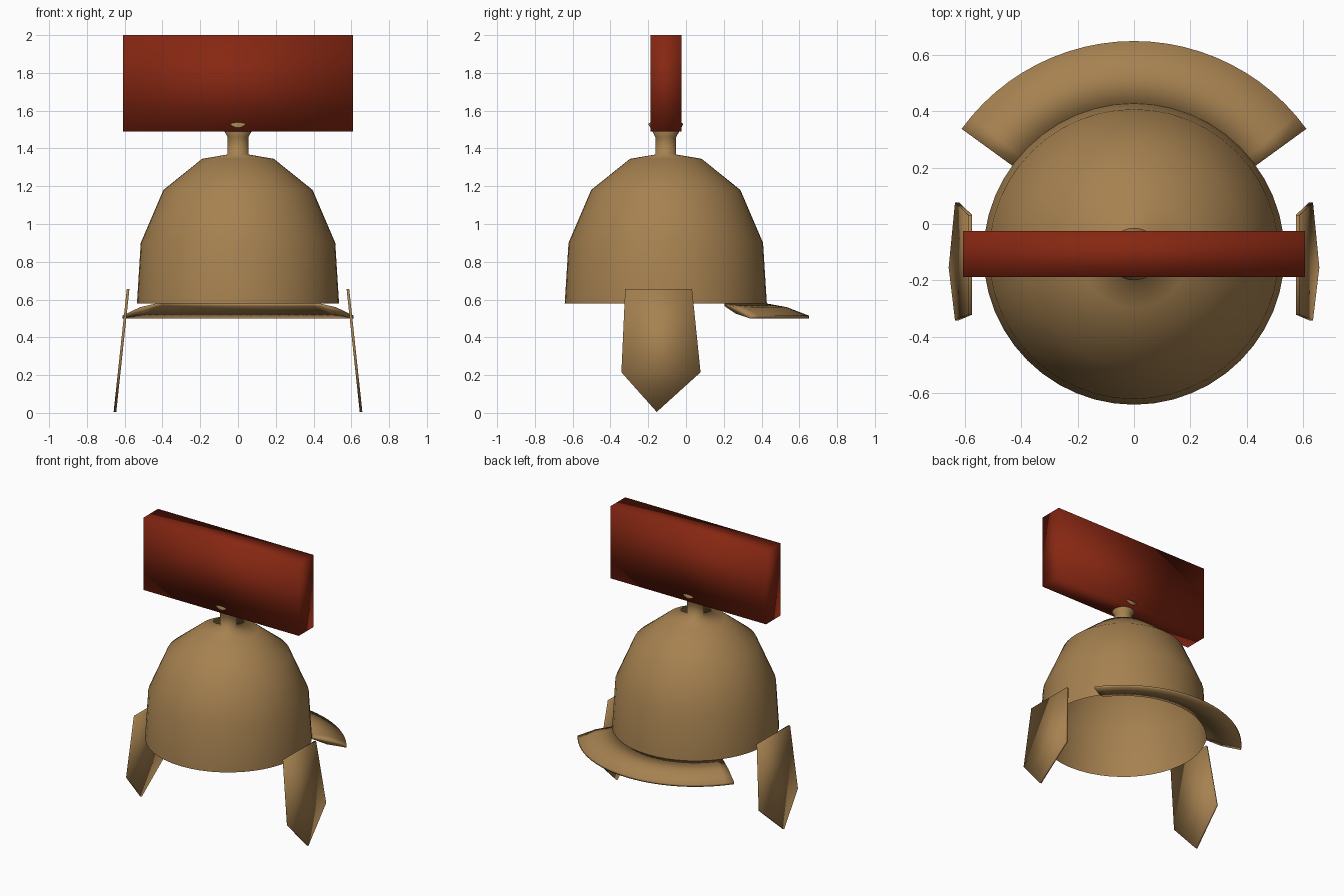
import bpy, bmesh, math
from mathutils import Vector

cube = bpy.data.objects.get("Cube")
if cube:
    bpy.data.objects.remove(cube, do_unlink=True)


def make_material(name, rgb):
    mat = bpy.data.materials.new(name)
    mat.use_nodes = True
    color = (*rgb, 1.0)
    mat.diffuse_color = color
    mat.node_tree.nodes["Principled BSDF"].inputs["Base Color"].default_value = color
    return mat


bronze = make_material("bronze", (0.38, 0.22, 0.08))
crest_red = make_material("crest red", (0.24, 0.02, 0.006))

CENTER_Y = -0.107


def finish(name, bm, mat, location=(0, 0, 0)):
    bmesh.ops.recalc_face_normals(bm, faces=bm.faces)
    mesh = bpy.data.meshes.new(name)
    bm.to_mesh(mesh)
    bm.free()
    mesh.materials.append(mat)
    mesh.shade_smooth()
    obj = bpy.data.objects.new(name, mesh)
    obj.location = location
    bpy.context.collection.objects.link(obj)
    return obj


def sweep(name, profile, start, end, steps, closed_profile=False):
    """Turn a (radius, height) profile about the helmet axis, angles in degrees."""
    bm = bmesh.new()
    full = end - start == 360
    rings = []
    for i in range(steps if full else steps + 1):
        a = math.radians(start + (end - start) * i / steps)
        rings.append([bm.verts.new((r * math.cos(a), r * math.sin(a), z))
                      for r, z in profile])
    n = len(profile)
    pairs = list(zip(rings, rings[1:])) + ([(rings[-1], rings[0])] if full else [])
    for a, b in pairs:
        for j in range(n if closed_profile else n - 1):
            k = (j + 1) % n
            bm.faces.new((a[j], b[j], b[k], a[k]))
    if closed_profile and not full:
        bm.faces.new(rings[0])
        bm.faces.new(rings[-1])
    bmesh.ops.remove_doubles(bm, verts=bm.verts, dist=0.0001)
    return finish(name, bm, bronze, (0, CENTER_Y, 0))


# Open bowl with the crest holder on top
sweep("helmet_bowl",
      [(0.535, 0.58), (0.515, 0.90), (0.395, 1.18), (0.19, 1.345), (0.055, 1.368),
       (0.055, 1.46), (0.093, 1.53), (0.05, 1.56), (0, 1.56)], 0, 360, 48)

# Flared neck guard at the back
sweep("neck_guard",
      [(0.53, 0.58), (0.64, 0.56), (0.757, 0.515),
       (0.757, 0.50), (0.63, 0.525), (0.53, 0.565)], 36, 144, 24, True)

# Crest block
bm = bmesh.new()
bmesh.ops.create_cube(bm, size=1)
bmesh.ops.scale(bm, vec=(1.216, 0.164, 0.51), verts=bm.verts)
finish("crest", bm, crest_red, (0, CENTER_Y, 1.745))


# Pointed cheek plates, leaning outward toward the tip
def cheek_plate(name, side):
    outline = [(-0.322, 0.655), (0.032, 0.655), (0.077, 0.215),
               (-0.155, 0.005), (-0.342, 0.215)]
    bm = bmesh.new()

    def loop(offset):
        return [bm.verts.new((side * (0.652 - 0.107 * z + offset), y, z))
                for y, z in outline]

    inner, outer = loop(-0.007), loop(0.007)
    bm.faces.new(inner)
    bm.faces.new(outer)
    for i in range(len(outline)):
        j = (i + 1) % len(outline)
        bm.faces.new((inner[i], inner[j], outer[j], outer[i]))
    return finish(name, bm, bronze)


cheek_plate("left_cheek_plate", 1)
cheek_plate("right_cheek_plate", -1)
